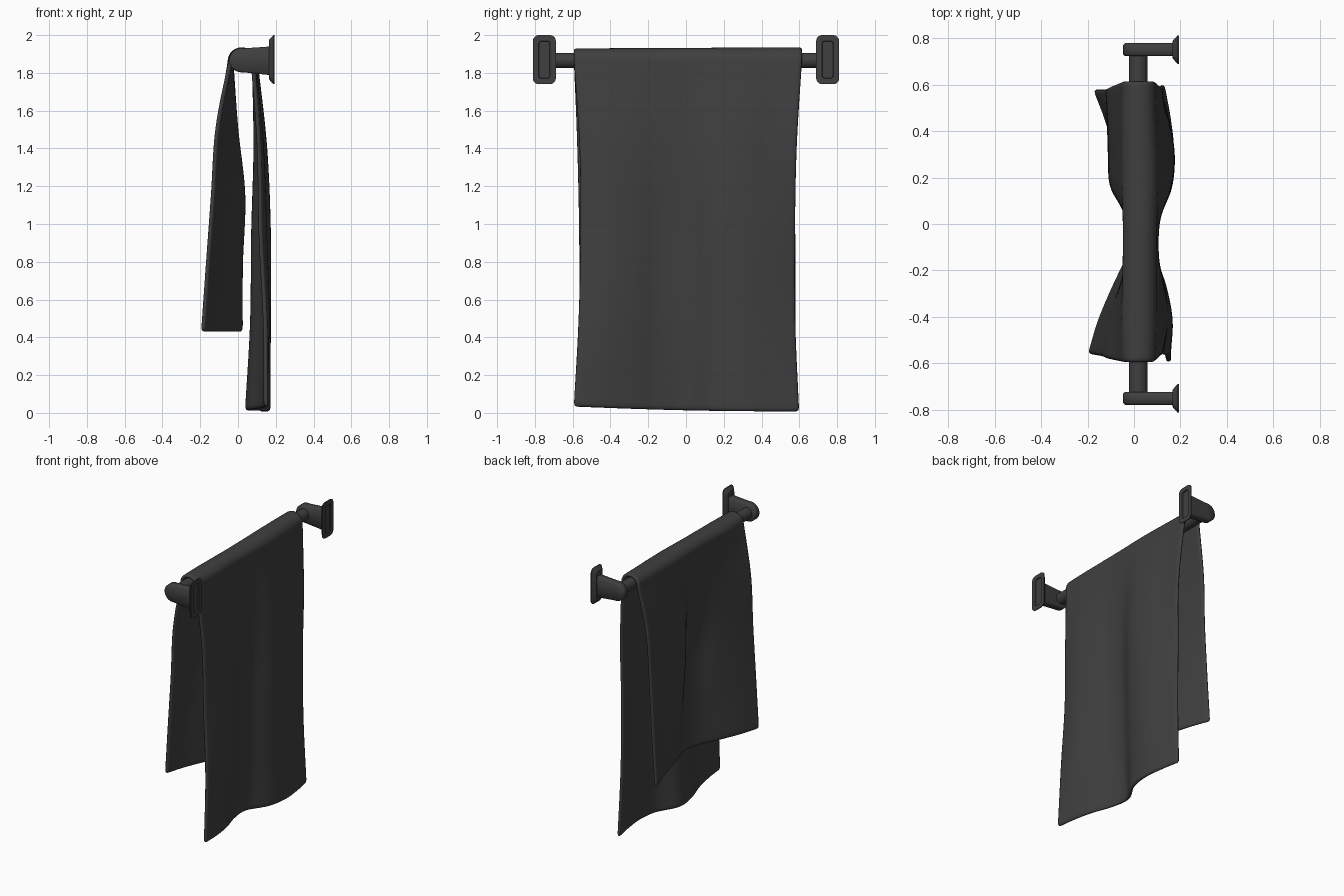
import bpy, bmesh, math

if "Cube" in bpy.data.objects:
    bpy.data.objects.remove(bpy.data.objects["Cube"])

dark = bpy.data.materials.new("dark_grey")
dark.diffuse_color = (0.05, 0.05, 0.05, 1)
dark.use_nodes = True
dark.node_tree.nodes["Principled BSDF"].inputs["Base Color"].default_value = dark.diffuse_color
BAR_X, BAR_Z = 0.019, 1.867


def add_object(name, bm, angle=40):
    bmesh.ops.recalc_face_normals(bm, faces=bm.faces)
    me = bpy.data.meshes.new(name)
    bm.to_mesh(me)
    bm.free()
    ob = bpy.data.objects.new(name, me)
    bpy.context.collection.objects.link(ob)
    me.materials.append(dark)
    bpy.ops.object.select_all(action='DESELECT')
    ob.select_set(True)
    bpy.context.view_layer.objects.active = ob
    bpy.ops.object.shade_smooth_by_angle(angle=math.radians(angle))
    return ob


def loft(rings):
    bm = bmesh.new()
    rows = [[bm.verts.new(p) for p in r] for r in rings]
    n = len(rows[0])
    for a, b in zip(rows, rows[1:]):
        for i in range(n):
            bm.faces.new((a[i], a[(i + 1) % n], b[(i + 1) % n], b[i]))
    bm.faces.new(rows[0])
    bm.faces.new(rows[-1])
    return bm


def spline(vals, u):
    # Catmull-Rom through evenly spaced values, u in 0..1
    k = len(vals) - 1
    i = min(int(u * k), k - 1)
    f = u * k - i
    p1, p2 = vals[i], vals[i + 1]
    p0 = vals[i - 1] if i > 0 else 2 * p1 - p2
    p3 = vals[i + 2] if i + 2 <= k else 2 * p2 - p1
    return 0.5 * (2 * p1 + (p2 - p0) * f + (2 * p0 - 5 * p1 + 4 * p2 - p3) * f ** 2
                  + (3 * p1 - p0 - 3 * p2 + p3) * f ** 3)


# Bar
def circle(y):
    return [(BAR_X + 0.04 * math.cos(a), y, BAR_Z - 0.002 + 0.04 * math.sin(a))
            for a in (2 * math.pi * i / 32 for i in range(32))]


add_object("bar", loft([circle(-0.74), circle(0.74)]))


# Wall plate: flared rounded rectangle with a shallow recess at the back
def round_rect(x, cy, hy, hz, r):
    pts = []
    for q, (sy, sz) in enumerate(((1, 1), (-1, 1), (-1, -1), (1, -1))):
        for i in range(7):
            a = math.pi / 2 * (q + i / 6)
            pts.append((x, cy + sy * (hy - r) + r * math.cos(a),
                        1.87 + sz * (hz - r) + r * math.sin(a)))
    return pts


# Arm: side profile with round head, slightly widening to the wall
def arm_profile(y, d):
    pts = [(BAR_X + (0.066 - d) * math.cos(a), y, BAR_Z + (0.064 - d) * math.sin(a))
           for a in (math.radians(80 + 195 * i / 20) for i in range(21))]
    return pts + [(0.174, y, 1.788 + d), (0.174, y, 1.94 - d)]


for side, s in (("front", -1), ("back", 1)):
    cy = s * 0.75
    add_object(side + "_wall_plate", loft([
        round_rect(0.165, cy, 0.036, 0.105, 0.022),
        round_rect(0.171, cy, 0.043, 0.112, 0.026),
        round_rect(0.187, cy, 0.061, 0.13, 0.032),
        round_rect(0.193, cy, 0.061, 0.13, 0.032),
        round_rect(0.193, cy, 0.03, 0.1, 0.014),
        round_rect(0.187, cy, 0.027, 0.097, 0.012)]), 30)
    add_object(side + "_arm", loft([
        arm_profile(cy - 0.028, 0.008), arm_profile(cy - 0.02, 0),
        arm_profile(cy + 0.02, 0), arm_profile(cy + 0.028, 0.008)]), 50)

# Towel: x of each hanging side, rows from hem to bar, columns from -y to +y
FRONT = [[-.188, -.145, -.085, -.02, .014, -.03, -.07, -.11, -.165],
         [-.162, -.125, -.07, -.005, .012, -.055, -.085, -.105, -.14],
         [-.135, -.105, -.06, .01, .02, -.085, -.10, -.105, -.118],
         [-.11, -.085, -.055, -.02, -.015, -.078, -.088, -.095, -.10],
         [-.038, -.042, -.04, -.037, -.037, -.04, -.042, -.042, -.04]]
BACK = [[.15, .137, .11, .065, .053, .135, .16, .147, .12],
        [.142, .155, .13, .085, .08, .14, .162, .142, .11],
        [.118, .142, .125, .085, .09, .15, .162, .14, .105],
        [.11, .125, .115, .095, .10, .138, .14, .12, .11],
        [.078, .084, .085, .085, .088, .092, .09, .084, .08]]
LEFT_F, RIGHT_F = [-.56, -.565, -.57, -.58, -.595], [.58, .58, .58, .59, .615]
LEFT_B, RIGHT_B = [-.595, -.57, -.56, -.565, -.595], [.6, .58, .578, .587, .615]


def flap_point(table, left, right, hem, u, t):
    x = spline([spline(row, u) for row in table], t)
    y = spline(left, t) * (1 - u) + spline(right, t) * u
    return (x, y, hem + (BAR_Z - hem) * t)


N, F, B, A = 44, 40, 50, 14
bm = bmesh.new()
rows = []
for i in range(F + A + B):
    row = []
    for j in range(N + 1):
        u = j / N
        if i < F:
            p = flap_point(FRONT, LEFT_F, RIGHT_F, 0.43, u, i / F)
        elif i < F + A:
            # fold over the bar, from front top row to back top row
            a = math.pi * (1 - (i - F) / A)
            xf, xb = spline(FRONT[-1], u), spline(BACK[-1], u)
            p = ((xf + xb) / 2 + (xb - xf) / 2 * math.cos(a), -0.595 + 1.21 * u,
                 BAR_Z + (0.051 + 0.006 * u) * math.sin(a))
        else:
            hem = 0.032 - 0.026 * u - 0.007 * math.sin(math.pi * u)
            p = flap_point(BACK, LEFT_B, RIGHT_B, hem, u, 1 - (i - F - A) / (B - 1))
        row.append(bm.verts.new(p))
    rows.append(row)
for a, b in zip(rows, rows[1:]):
    for j in range(N):
        bm.faces.new((a[j], a[j + 1], b[j + 1], b[j]))
towel = add_object("towel", bm, 60)
mod = towel.modifiers.new("thickness", 'SOLIDIFY')
mod.thickness, mod.offset = 0.024, 0
mod = towel.modifiers.new("soft_edges", 'SUBSURF')
mod.levels = mod.render_levels = 1
